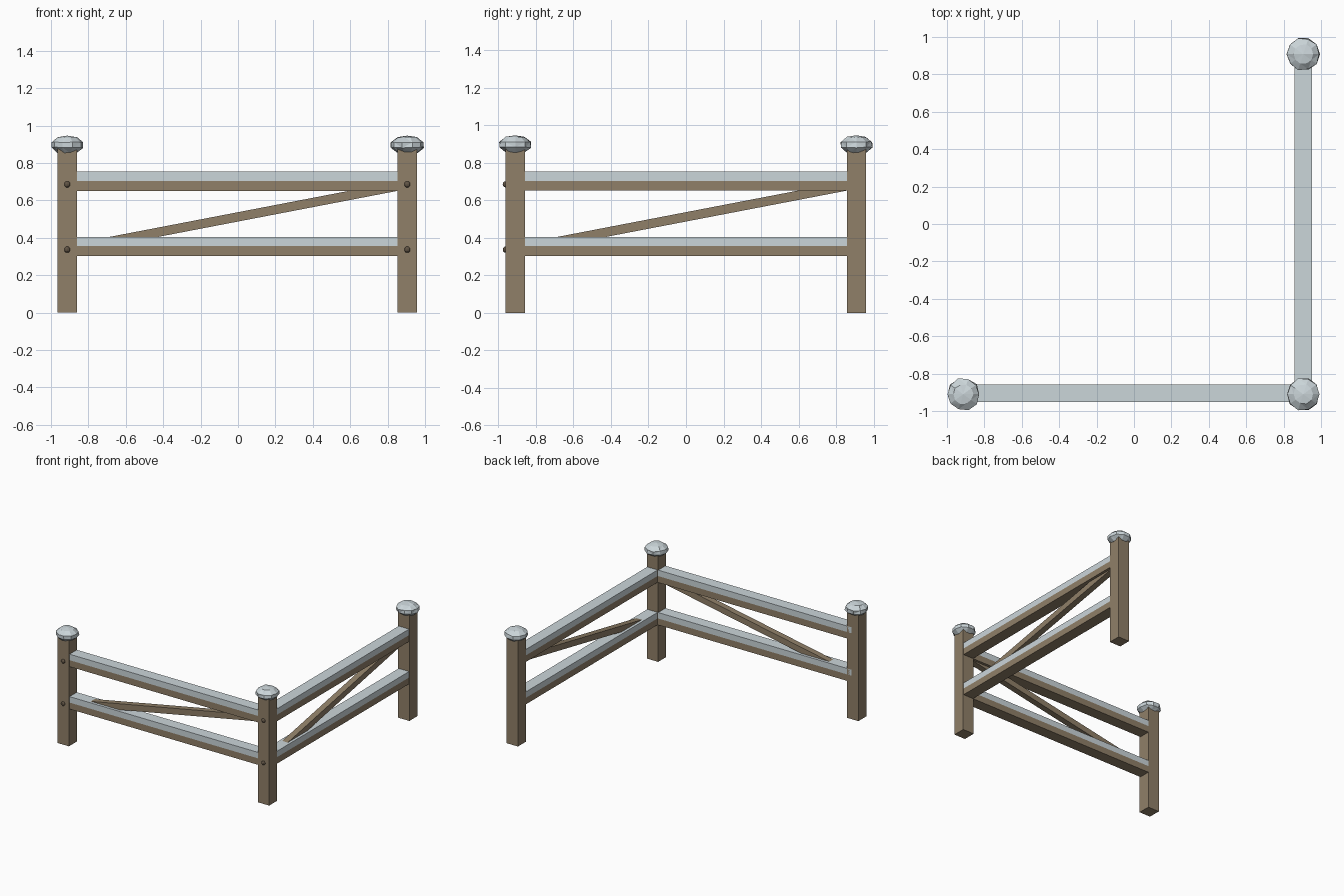
import bpy, bmesh, math, random
from mathutils import Matrix, Vector

random.seed(4)
cube = bpy.data.objects.get("Cube")
if cube:
    bpy.data.objects.remove(cube, do_unlink=True)


def material(name, rgb):
    m = bpy.data.materials.new(name)
    m.use_nodes = True
    m.diffuse_color = (*rgb, 1)
    m.node_tree.nodes["Principled BSDF"].inputs["Base Color"].default_value = (*rgb, 1)
    return m


WOOD = material("weathered wood", (0.28, 0.215, 0.14))
SNOW = material("snow", (0.60, 0.67, 0.70))
BOLT = material("dark bolt", (0.12, 0.09, 0.06))


def finish(name, bm, mat, matrix=None):
    if matrix:
        bm.transform(matrix)
    bmesh.ops.recalc_face_normals(bm, faces=bm.faces)
    mesh = bpy.data.meshes.new(name)
    bm.to_mesh(mesh)
    bm.free()
    mesh.materials.append(mat)
    obj = bpy.data.objects.new(name, mesh)
    bpy.context.collection.objects.link(obj)
    return obj


def box(name, low, high, mat, matrix=None):
    bm = bmesh.new()
    bmesh.ops.create_cube(bm, size=1)
    low, high = Vector(low), Vector(high)
    for v in bm.verts:
        v.co = (low + high) / 2 + v.co * (high - low)
    return finish(name, bm, mat, matrix)


def prism(name, outline, y0, y1, mat, matrix=None):
    # Extrude an x-z outline along y
    bm = bmesh.new()
    face = bm.faces.new([bm.verts.new((x, y0, z)) for x, z in outline])
    ext = bmesh.ops.extrude_face_region(bm, geom=[face])["geom"]
    for v in ext:
        if isinstance(v, bmesh.types.BMVert):
            v.co.y = y1
    return finish(name, bm, mat, matrix)


def snow_cap(name, x, y):
    # Lumpy ten-sided mound, widest around its middle
    bm = bmesh.new()
    sides, rings = 10, []
    for r, z in [(0.054, 0.856), (0.087, 0.882), (0.087, 0.911), (0.053, 0.936)]:
        ring = []
        for i in range(sides):
            a = math.tau * i / sides
            rr = r * random.uniform(0.95, 1.04)
            ring.append(bm.verts.new((x + rr * math.cos(a), y + rr * math.sin(a),
                                      z + random.uniform(-0.003, 0.003))))
        rings.append(ring)
    for a, b in zip(rings, rings[1:]):
        for i in range(sides):
            j = (i + 1) % sides
            bm.faces.new((a[i], a[j], b[j], b[i]))
    top = bm.verts.new((x, y, 0.946))
    for i in range(sides):
        bm.faces.new((rings[-1][i], rings[-1][(i + 1) % sides], top))
    bm.faces.new(rings[0][::-1])
    bmesh.ops.triangulate(bm, faces=bm.faces[:])
    return finish(name, bm, SNOW)


# Posts with snow caps
posts = {"left_corner": (0.905, -0.91), "right_front": (-0.913, -0.91), "left_back": (0.905, 0.908)}
for name, (x, y) in posts.items():
    box(name + "_post", (x - 0.051, y - 0.051, 0), (x + 0.051, y + 0.051, 0.89), WOOD)
    snow_cap(name + "_snow_cap", x, y)

# Round bolts on the front faces of the two front posts
for name in ("left_corner", "right_front"):
    x, y = posts[name]
    for level, z in (("lower", 0.337), ("upper", 0.685)):
        bm = bmesh.new()
        bmesh.ops.create_uvsphere(bm, u_segments=10, v_segments=6, radius=0.017)
        finish(f"{name}_{level}_bolt", bm, BOLT, Matrix.Translation((x, y - 0.05, z)))

# Two fence sections: the side one is the front one turned a quarter
turn = Matrix.Rotation(math.pi / 2, 4, "Z")
for section, matrix in (("front", None), ("side", turn)):
    y0, y1 = -0.953, -0.859
    for level, z in (("lower", 0.303), ("upper", 0.651)):
        box(f"{section}_{level}_rail", (-0.9, y0, z), (0.9, y1, z + 0.053), WOOD, matrix)
        box(f"{section}_{level}_rail_snow", (-0.9, y0, z + 0.053), (0.9, y1, z + 0.102), SNOW, matrix)
    # Diagonal brace cut level with both rails
    prism(section + "_brace", [(-0.69, 0.404), (-0.43, 0.404), (0.86, 0.652), (0.6, 0.652)],
          -0.931, -0.881, WOOD, matrix)
